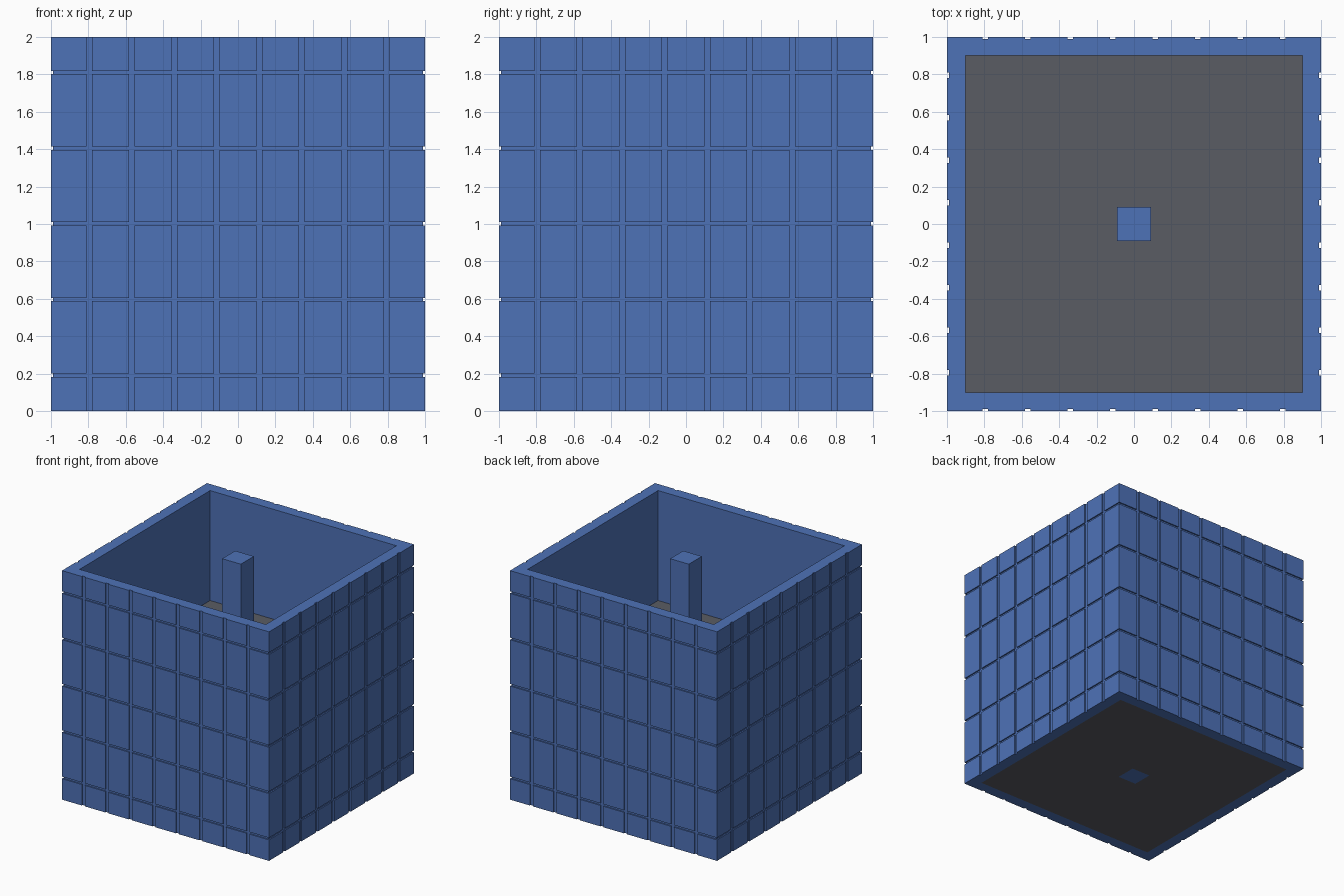
import bpy, bmesh

if "Cube" in bpy.data.objects:
    bpy.data.objects.remove(bpy.data.objects["Cube"])

GROOVES = [0.227 * (i - 3.5) for i in range(8)]      # vertical groove centres
COURSES = [0.192 + 0.4045 * i for i in range(5)]     # horizontal groove heights
GW, GH, DEPTH = 0.0145, 0.009, 0.011                 # half width, half height, depth


def material(name, rgb):
    m = bpy.data.materials.new(name)
    m.diffuse_color = (*rgb, 1)
    m.use_nodes = True
    m.node_tree.nodes["Principled BSDF"].inputs["Base Color"].default_value = m.diffuse_color
    return m


def square(r):
    return [(-r, -r), (r, -r), (r, r), (-r, r)]


def notched_square():
    """Outline of the wall with a small notch at every vertical groove."""
    side = [(-1, -1)]
    for g in GROOVES:
        side += [(g - GW, -1), (g - GW, -1 + DEPTH), (g + GW, -1 + DEPTH), (g + GW, -1)]
    pts = []
    for _ in range(4):
        pts += side
        side = [(-y, x) for x, y in side]            # quarter turn
    return pts


def add_prism(bm, loops, z0, z1):
    """Extrude an outline (with optional hole loops) from z0 to z1."""
    edges = []
    for pts in loops:
        vs = [bm.verts.new((x, y, z0)) for x, y in pts]
        edges += [bm.edges.new((vs[i - 1], vs[i])) for i in range(len(vs))]
    fill = bmesh.ops.triangle_fill(bm, edges=edges, use_beauty=True)
    faces = [g for g in fill["geom"] if isinstance(g, bmesh.types.BMFace)]
    ext = bmesh.ops.extrude_face_region(bm, geom=faces, use_keep_orig=True)
    top = [g for g in ext["geom"] if isinstance(g, bmesh.types.BMVert)]
    bmesh.ops.translate(bm, verts=top, vec=(0, 0, z1 - z0))


def make(name, prisms, mat):
    bm = bmesh.new()
    for loops, z0, z1 in prisms:
        add_prism(bm, loops, z0, z1)
    bmesh.ops.recalc_face_normals(bm, faces=bm.faces)
    me = bpy.data.meshes.new(name)
    bm.to_mesh(me)
    bm.free()
    me.materials.append(mat)
    ob = bpy.data.objects.new(name, me)
    bpy.context.collection.objects.link(ob)
    return ob


blue = material("blue", (0.076, 0.168, 0.475))
grey = material("dark grey", (0.102, 0.107, 0.125))

# Outer wall with vertical grooves in its outline
wall = make("outer_wall", [([notched_square(), square(0.9)], 0, 2)], blue)

# Horizontal grooves cut all the way round
cutter = make("groove_cutter",
              [([square(1.1), square(1 - DEPTH)], z - GH, z + GH) for z in COURSES], blue)
cutter.hide_render = True
mod = wall.modifiers.new("grooves", 'BOOLEAN')
mod.operation, mod.solver, mod.object = 'DIFFERENCE', 'EXACT', cutter
bpy.context.view_layer.objects.active = wall
bpy.ops.object.modifier_apply(modifier=mod.name)
bpy.data.objects.remove(cutter)

# Thick grey floor block around the central post
make("floor_block", [([square(0.9), square(0.09)], 0, 1.04)], grey)

# Central post
make("central_post", [([square(0.09)], 0, 2)], blue)
